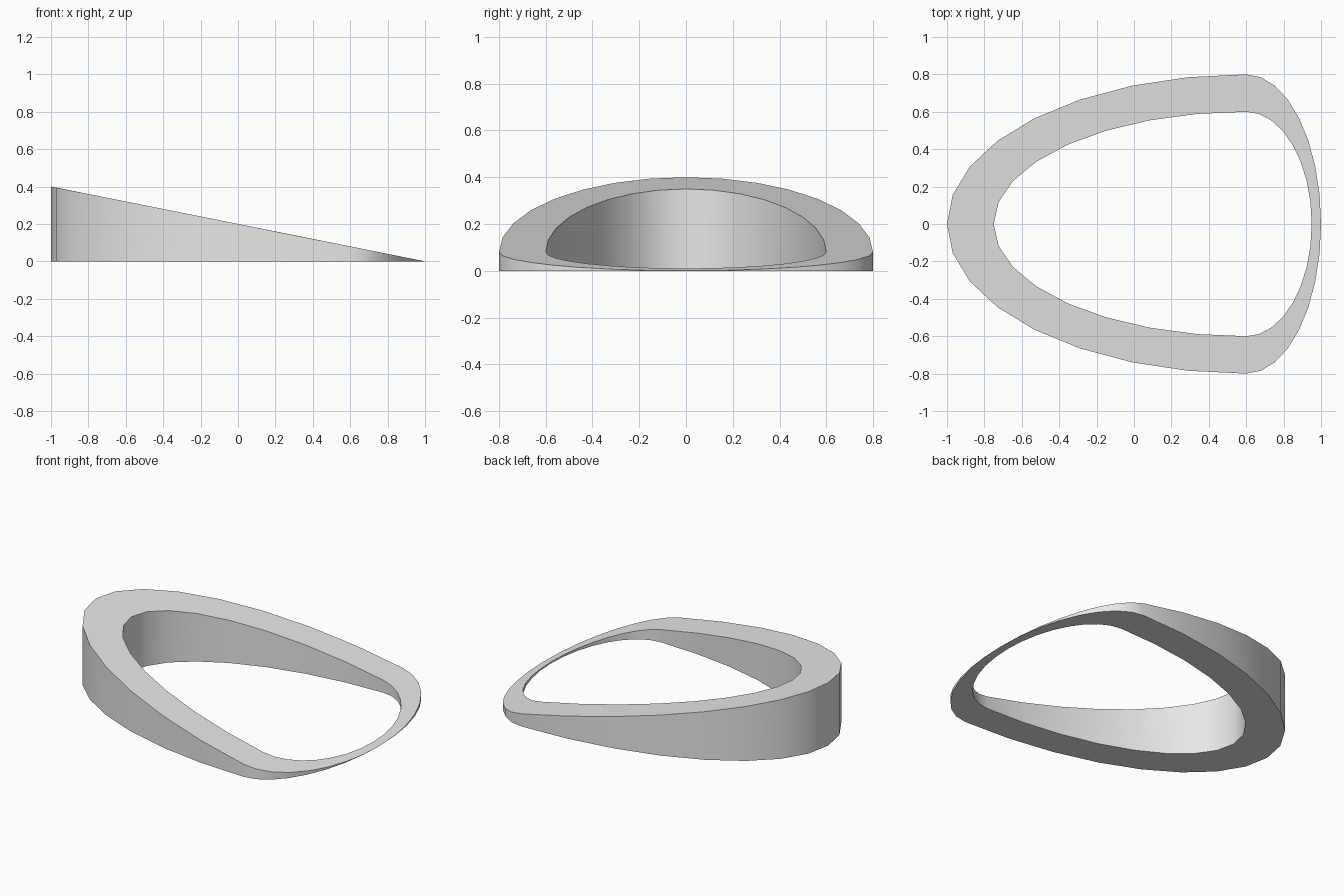
import bpy
import bmesh
import math

cube = bpy.data.objects.get("Cube")
if cube:
    bpy.data.objects.remove(cube, do_unlink=True)

CENTRE_X = 0.6
SEGMENTS = 32


def egg_outline(back, front, half_width):
    """Two half ellipses of different lengths joined at their widest line."""
    points = []
    for i in range(SEGMENTS):
        angle = 2 * math.pi * i / SEGMENTS
        c = math.cos(angle)
        reach = front if c > 0 else back
        points.append((CENTRE_X + reach * c, half_width * math.sin(angle)))
    return points


def slope(x):
    """Height of the slanted top."""
    return 0.2 - 0.2 * x


# Single light grey
grey = bpy.data.materials.new("light grey")
grey.use_nodes = True
colour = (0.8, 0.8, 0.8, 1)
grey.diffuse_color = colour
grey.node_tree.nodes["Principled BSDF"].inputs["Base Color"].default_value = colour

# Rings of the wedge: outer and inner outlines, at the floor and on the slope
bm = bmesh.new()
outer = egg_outline(1.6, 0.4, 0.8)
inner = egg_outline(1.35, 0.35, 0.6)
rings = [
    [bm.verts.new((x, y, 0)) for x, y in outer],
    [bm.verts.new((x, y, slope(x))) for x, y in outer],
    [bm.verts.new((x, y, slope(x))) for x, y in inner],
    [bm.verts.new((x, y, 0)) for x, y in inner],
]

# Outer wall, slanted top, inner wall and underside
for k in range(4):
    a, b = rings[k], rings[(k + 1) % 4]
    for i in range(SEGMENTS):
        j = (i + 1) % SEGMENTS
        bm.faces.new((a[i], a[j], b[j], b[i]))

# The outer wall runs out to nothing at the thin tip
bmesh.ops.remove_doubles(bm, verts=bm.verts[:], dist=0.0001)
bmesh.ops.recalc_face_normals(bm, faces=bm.faces[:])

mesh = bpy.data.meshes.new("wedge_ring")
bm.to_mesh(mesh)
bm.free()
mesh.materials.append(grey)
ring = bpy.data.objects.new("wedge_ring", mesh)
bpy.context.collection.objects.link(ring)

# Smooth walls with sharp rims
bpy.ops.object.select_all(action="DESELECT")
ring.select_set(True)
bpy.context.view_layer.objects.active = ring
bpy.ops.object.shade_smooth_by_angle(angle=math.radians(35))
